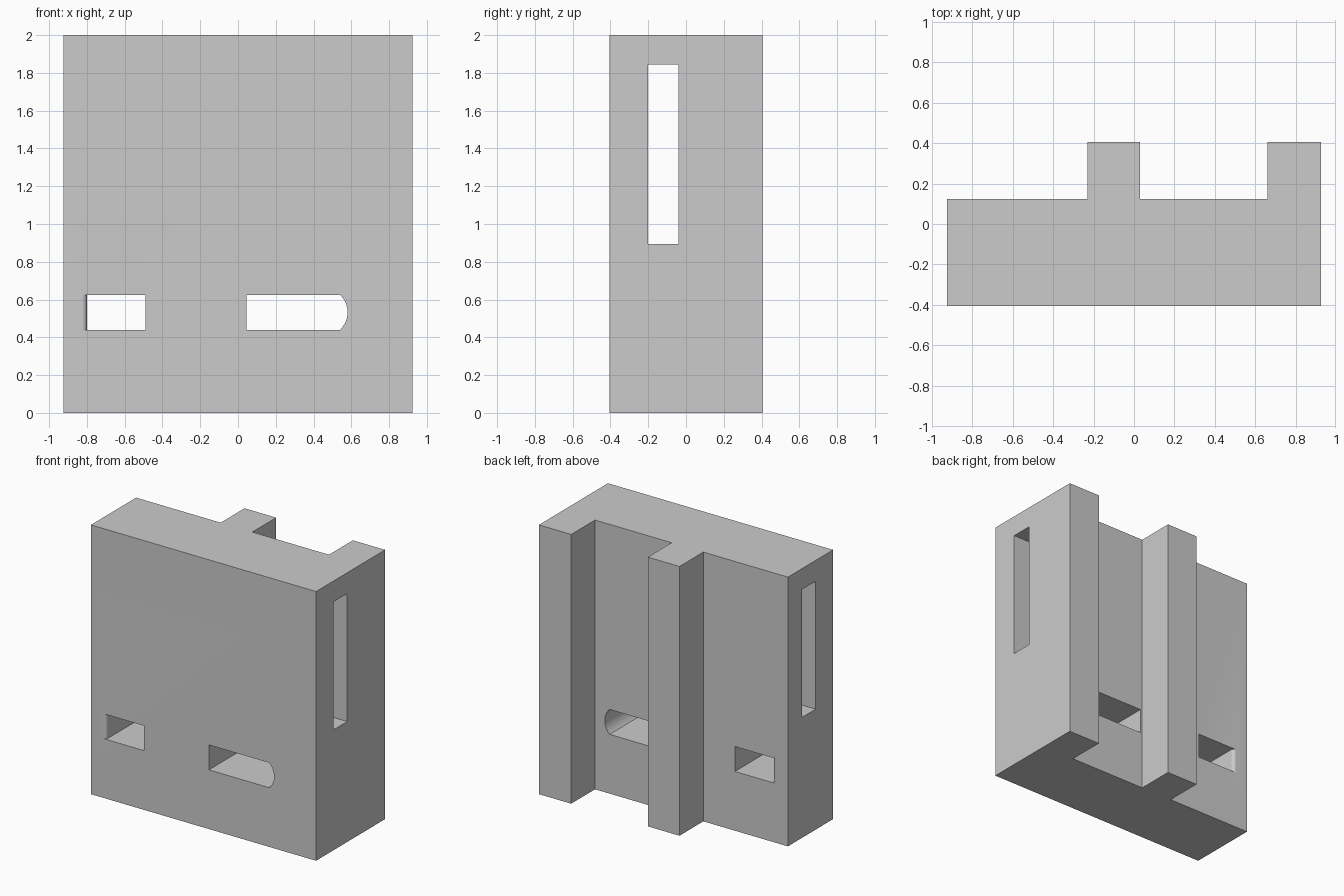
import bpy, bmesh
from math import sin, cos, pi, asin, radians
from mathutils import Vector

cube = bpy.data.objects.get("Cube")
if cube:
    bpy.data.objects.remove(cube, do_unlink=True)

grey = bpy.data.materials.new("plain grey")
grey.use_nodes = True
GREY = (0.6, 0.6, 0.6, 1)
grey.diffuse_color = GREY
grey.node_tree.nodes["Principled BSDF"].inputs["Base Color"].default_value = GREY


def prism(name, profile, axis, lo, hi):
    """Extrude a 2D profile along one axis; the profile uses the other two in order."""
    bm = bmesh.new()

    def place(p):
        c = list(p)
        c.insert(axis, lo)
        return bm.verts.new(c)

    face = bm.faces.new([place(p) for p in profile])
    ext = bmesh.ops.extrude_face_region(bm, geom=[face])
    step = Vector((0, 0, 0))
    step[axis] = hi - lo
    bmesh.ops.translate(bm, vec=step, verts=[v for v in ext["geom"] if isinstance(v, bmesh.types.BMVert)])
    bmesh.ops.recalc_face_normals(bm, faces=bm.faces)
    mesh = bpy.data.meshes.new(name)
    bm.to_mesh(mesh)
    bm.free()
    mesh.materials.append(grey)
    obj = bpy.data.objects.new(name, mesh)
    bpy.context.collection.objects.link(obj)
    return obj


def arc(cx, cy, r, a0, a1, n):
    return [(cx + r * cos(a0 + (a1 - a0) * i / n), cy + r * sin(a0 + (a1 - a0) * i / n))
            for i in range(n + 1)]


# Block with two upright ribs on its back
W, FRONT, BACK, RIB = 0.925, -0.405, 0.125, 0.405
block = prism("ribbed_block", [
    (-W, FRONT), (W, FRONT), (W, RIB), (0.66, RIB), (0.66, BACK), (0.03, BACK),
    (0.03, RIB), (-0.23, RIB), (-0.23, BACK), (-W, BACK)], 2, 0, 2)

# Tall slot running from side to side
side_slot = prism("side_slot", [(-0.2, 0.895), (-0.04, 0.895), (-0.04, 1.845), (-0.2, 1.845)], 0, -1.2, 1.2)

# Window with one bowed end
Z0, Z1 = 0.44, 0.625
half, bow = (Z1 - Z0) / 2, 0.04
rad = (half ** 2 + bow ** 2) / (2 * bow)
ang = asin(half / rad)
bowed_window = prism("bowed_window", [(0.045, Z1), (0.045, Z0)]
                     + arc(0.58 - rad, (Z0 + Z1) / 2, rad, -ang, ang, 16), 1, -0.7, 0.7)

# Window whose outer jamb is rounded over at both mouths
r = 0.026
jamb = -0.8
rounded_window = prism("rounded_window", [(-0.49, -0.6), (-0.49, 0.3), (jamb - r, 0.3)]
                       + arc(jamb - r, BACK - r, r, pi / 2, 0, 8)
                       + arc(jamb - r, FRONT + r, r, 0, -pi / 2, 8)
                       + [(jamb - r, -0.6)], 2, Z0, Z1)

# Cut the openings
bpy.ops.object.select_all(action="DESELECT")
block.select_set(True)
bpy.context.view_layer.objects.active = block
for cutter in (side_slot, bowed_window, rounded_window):
    mod = block.modifiers.new(cutter.name, "BOOLEAN")
    mod.operation = "DIFFERENCE"
    mod.solver = "EXACT"
    mod.object = cutter
    bpy.ops.object.modifier_apply(modifier=mod.name)
    bpy.data.objects.remove(cutter, do_unlink=True)
bpy.ops.object.shade_smooth_by_angle(angle=radians(30))
